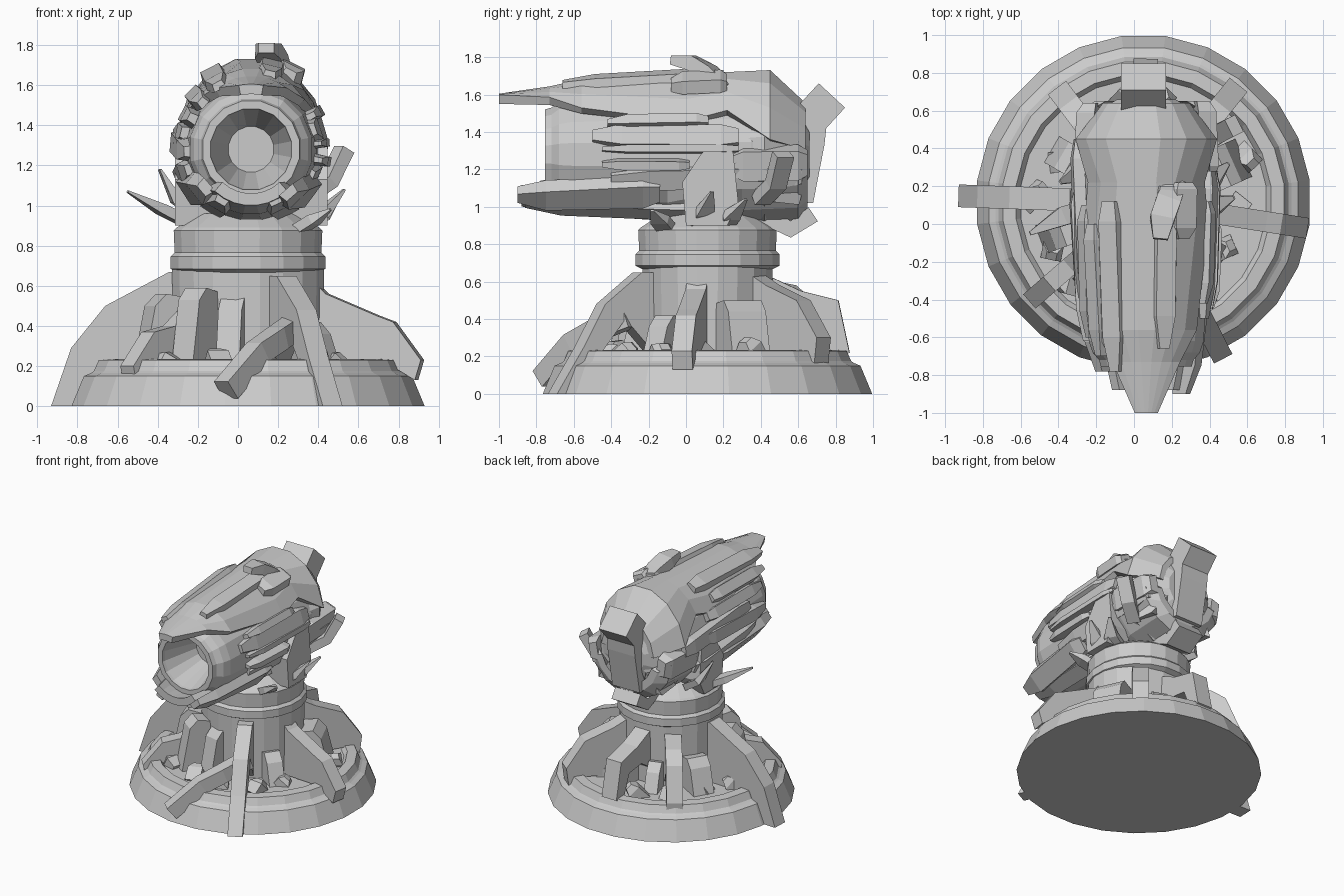
import bpy, bmesh, random
from math import sin, cos, pi, radians
from mathutils import Vector

random.seed(4)
CX, CY = 0.05, 0.115        # pedestal axis
BX, BZ = 0.065, 1.28        # barrel axis (runs along y)


def finish(name, bm):
    bmesh.ops.recalc_face_normals(bm, faces=bm.faces)
    me = bpy.data.meshes.new(name)
    bm.to_mesh(me)
    bm.free()
    ob = bpy.data.objects.new(name, me)
    bpy.context.collection.objects.link(ob)
    return ob


def loft(name, rings):
    """Skin closed rings of equal point count and cap both ends."""
    bm = bmesh.new()
    vs = [[bm.verts.new(p) for p in r] for r in rings]
    n = len(vs[0])
    for a, b in zip(vs, vs[1:]):
        for i in range(n):
            bm.faces.new((a[i], a[(i + 1) % n], b[(i + 1) % n], b[i]))
    bm.faces.new(vs[0])
    bm.faces.new(vs[-1])
    return finish(name, bm)


def turned(name, prof, n, axis='z', sx=1):
    """Lathe of (radius, position) pairs about the pedestal or barrel axis."""
    def pt(r, h, a):
        if axis == 'z':
            return (CX + sx * r * cos(a), CY + r * sin(a), h)
        return (BX + r * cos(a), h, BZ + r * sin(a))
    return loft(name, [[pt(r, h, 2 * pi * (i + .5) / n) for i in range(n)] for r, h in prof])


def fin(name, deg, prof, w):
    """Radial slab standing on the base: (radius, z) profile with a width."""
    a = radians(deg)
    d, s = Vector((cos(a), sin(a), 0)), Vector((-sin(a), cos(a), 0))
    c = Vector((CX, CY, 0))
    return loft(name, [[c + d * r + s * k + Vector((0, 0, z)) for r, z in prof]
                       for k in (-w / 2, w / 2)])


def beam(name, pts, w, h, scales=None):
    """Square-section bent bar through the points."""
    pts = [Vector(p) for p in pts]
    scales = scales or [1] * len(pts)
    rings = []
    for i, p in enumerate(pts):
        t = (pts[min(i + 1, len(pts) - 1)] - pts[max(i - 1, 0)]).normalized()
        s = t.cross(Vector((0, 0, 1))).normalized()
        u = s.cross(t)
        s, u = s * w / 2 * scales[i], u * h / 2 * scales[i]
        rings.append([p - s - u, p + s - u, p + s + u, p - s + u])
    return loft(name, rings)


def shell(name, secs, t=0.05, n=7):
    """Curved armour: sections of (y, rx, rz, half angle in degrees)."""
    rings = []
    for y, rx, rz, half in secs:
        arc = [radians(half) * (2 * i / n - 1) for i in range(n + 1)]
        k = 1 - t / abs(rz)
        rings.append([(BX + rx * sin(a), y, BZ + rz * cos(a)) for a in arc] +
                     [(BX + rx * k * sin(a), y, BZ + rz * k * cos(a)) for a in reversed(arc)])
    return loft(name, rings)


def plate(name, deg, y0, y1, r0, r1, w, t, twist=0, tip=0.5):
    """Long chamfered plate on the barrel; 0 deg is up, 90 is +x."""
    rings = []
    for f, ws, ts in ((0, tip, .35), (.2, 1, 1), (.88, 1, 1), (1, .7, .4)):
        a = radians(deg + twist * f)
        o, s = Vector((sin(a), 0, cos(a))), Vector((cos(a), 0, -sin(a)))
        c = Vector((BX, y0 + (y1 - y0) * f, BZ)) + o * (r0 + (r1 - r0) * f)
        rings.append([c - s * w * ws / 2 - o * t, c + s * w * ws / 2 - o * t,
                      c + s * w * ws * .4 + o * t * ts, c - s * w * ws * .4 + o * t * ts])
    return loft(name, rings)


# Stepped base disc, pedestal column and collar
turned("base_disc", [(.888, 0), (.825, .15), (.79, .165), (.775, .175), (.75, .23), (.68, .235),
                     (.655, .2), (.3, .2)], 24)
turned("column", [(.345, .18), (.352, .7)], 20, sx=1.09)
turned("collar", [(.34, .66), (.39, .685), (.39, .745), (.37, .765), (.375, .875),
                  (.36, .89), (.25, .96)], 20)

# Barrel with stepped muzzle and tapering bore, rounded at the back
turned("barrel", [(.115, -.45), (.2, -.73), (.205, -.755), (.245, -.755), (.255, -.72), (.29, -.68),
                  (.31, -.62), (.335, -.2), (.345, .35), (.3, .5), (.2, .62), (.08, .66)], 16, 'y')

# Pointed upper shell, closed back cap and lower jaw
shell("upper_shell", [(-1.0, .32, .325, 11), (-.73, .33, .365, 33), (-.56, .34, .405, 52),
                      (.0, .36, .435, 66), (.22, .365, .445, 58), (.45, .38, .46, 80),
                      (.64, .23, .28, 85)])
shell("lower_jaw", [(-.88, .27, -.28, 42), (-.6, .31, -.325, 52), (-.1, .34, -.36, 62),
                    (.3, .37, -.37, 85), (.6, .36, -.36, 88), (.65, .28, -.29, 75)], .06)
turned("back_cap", [(.33, .3), (.37, .42), (.26, .6), (.16, .66)], 12, 'y')

# Long plates down both sides: angle, y0, y1, r0, r1, width, thickness, twist
side_plates = [
    (61, -.42, .12, .35, .37, .07, .04, 0), (72, -.5, .28, .33, .36, .14, .025, 2),
    (85, -.45, .28, .34, .36, .05, .035, 0), (99, -.45, .02, .345, .365, .06, .04, 0),
    (114, -.4, .62, .33, .34, .14, .03, -4), (139, -.9, -.14, .3, .36, .18, .035, -14),
    (155, -.86, .1, .29, .35, .14, .035, -6), (100, .22, .65, .33, .31, .2, .05, 0),
    (-62, -.6, .1, .34, .36, .1, .035, 0), (-76, -.4, .45, .35, .37, .13, .03, -8),
    (-92, -.62, .2, .32, .37, .12, .04, 8), (-108, -.5, .3, .33, .37, .13, .04, -6),
    (-130, -.78, .0, .31, .37, .17, .04, 8), (-150, -.86, .2, .3, .35, .14, .035, 4),
    (-98, .22, .64, .33, .31, .2, .05, 0)]
for i, p in enumerate(side_plates):
    plate(f"side_plate_{i}", *p)

# Raised strips on the upper shell
plate("top_strip_right", 14, -.66, .2, .395, .445, .13, .025)
plate("top_strip_outer", 27, -.08, .22, .43, .445, .15, .035)
plate("top_strip_left", -27, -.78, .12, .365, .435, .13, .03)
plate("left_edge_strip", -46, -.7, .0, .345, .4, .1, .03)
beam("top_fin", [(.14, -.08, 1.785), (.15, .03, 1.77), (.18, .12, 1.72), (.22, .22, 1.63)],
     .13, .08, (.6, 1, 1, .8))

# Tail spine with block head curving down the back
loft("tail_spine", [[(x, .58, 1.52), (x, .71, 1.66), (x, .85, 1.53), (x, .75, 1.42), (x, .74, 1.33),
                     (x, .68, 1.02), (x, .6, 1.02), (x, .63, 1.34)] for x in (-.07, .17)])
beam("tail_foot", [(.05, .4, .96), (.05, .56, .88), (.05, .68, .96)], .22, .09)
for s in (-1, 1):
    beam("back_clamp", [(BX + s * .1, .57, 1.36), (BX + s * .2, .54, 1.2), (BX + s * .2, .52, 1.02)],
         .16, .17)

# Upright side yokes between barrel and column
for s in (-1, 1):
    loft("side_yoke", [[(BX + s * x, y, z) for y, z in
                        ((-.0, .9), (-.02, 1.13), (.08, 1.28), (.12, 1.32), (.25, 1.31), (.28, 1.02),
                         (.22, .9))] for x in (.2, .38)])

# Sharp shards flaring from the collar
shards = [((-.18, .1, .88), (-.38, .04, .98), (-.55, -.05, 1.07)),
          ((-.2, .25, .95), (-.31, .27, 1.03), (-.39, .22, 1.18)),
          ((.3, .05, .88), (.43, .1, .97), (.53, .14, 1.08)),
          ((.3, .2, .9), (.42, .24, .95), (.5, .32, 1.04)),
          ((.3, -.1, .88), (.38, -.14, .93), (.46, -.18, .98))]
for i, p in enumerate(shards):
    beam(f"collar_shard_{i}", p, .1, .05, (1, 1, .2))
beam("right_rear_bar", [(.33, .4, 1.04), (.45, .48, 1.12), (.53, .52, 1.28)], .1, .07)

# Large buttress legs gripping the base: angle, width, profile
legs = [
    (178, .12, [(.3, .2), (.3, .64), (.39, .67), (.71, .5), (.88, .29), (.98, 0), (.84, 0), (.72, .2)]),
    (-9, .11, [(.3, .2), (.3, .66), (.4, .56), (.66, .45), (.74, .42), (.88, .23), (.85, .13), (.7, .22)]),
    (-63, .11, [(.33, .2), (.33, .65), (.42, .65), (.64, .48), (.77, .25), (.93, 0), (.8, 0), (.68, .2), (.52, .4)]),
    (-139, .1, [(.3, .35), (.3, .57), (.52, .4), (.66, .37), (.8, .2), (.78, .12), (.64, .22), (.5, .28)]),
    (127, .12, [(.3, .2), (.3, .62), (.55, .58), (.66, .5), (.76, .25), (.75, .12), (.66, .22), (.55, .4)]),
    (51, .12, [(.3, .2), (.3, .66), (.45, .58), (.66, .5), (.8, .3), (.78, .14), (.66, .22)]),
    (89, .13, [(.3, .3), (.35, .62), (.5, .55), (.7, .5), (.76, .22), (.68, .18), (.6, .38), (.45, .4)])]
for i, (deg, w, prof) in enumerate(legs):
    fin(f"buttress_{i}", deg, prof, w)
beam("front_leg", [(.3, -.3, .41), (.2, -.48, .34), (.1, -.6, .27), (-.06, -.76, .08)], .1, .11)

# Short uprights and wedges against the column
for i, (deg, r, h, w) in enumerate([(-126, .5, .59, .13), (-103, .4, .54, .12),
                                    (-35, .46, .42, .12), (24, .52, .5, .22), (72, .46, .45, .12),
                                    (108, .45, .4, .1), (150, .5, .45, .16), (-160, .52, .56, .16)]):
    fin(f"upright_{i}", deg, [(.28, .2), (.3, h * .95), (r - .06, h), (r, h - .06), (r + .06, .2)], w)

# Loose rubble lying in the base trough
for i in range(14):
    a = 2 * pi * i / 14 + random.uniform(-.1, .1)
    r, h = random.uniform(.48, .6), random.uniform(.04, .1)
    p = Vector((CX + r * cos(a), CY + r * sin(a), .2))
    d = Vector((random.uniform(-.08, .08), random.uniform(-.08, .08), h))
    beam(f"rubble_{i}", [p - d * .4, p + d * .6, p + d], .11, .1, (1, 1, .5))
